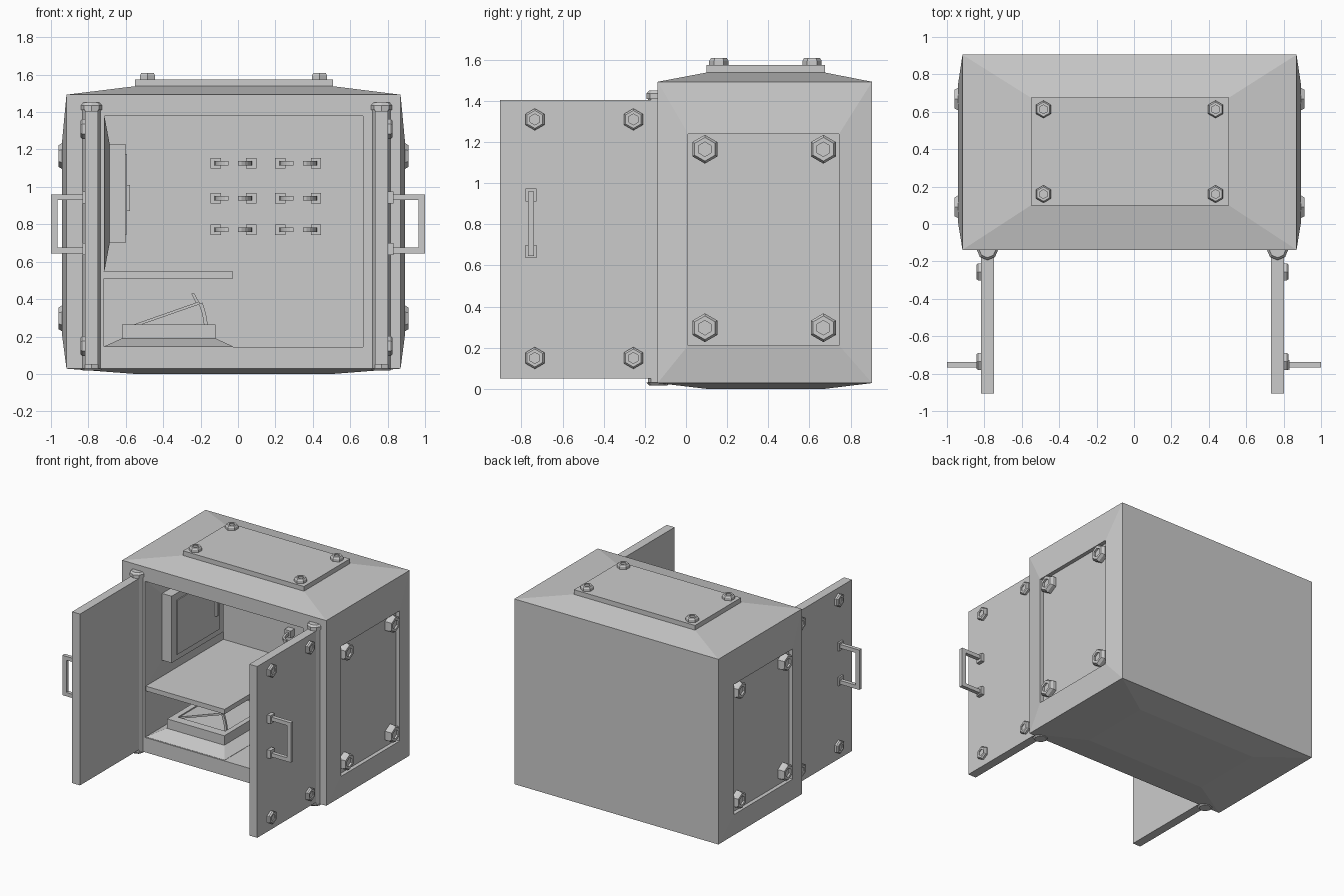
import bpy, bmesh, math
from mathutils import Vector

if "Cube" in bpy.data.objects:
    bpy.data.objects.remove(bpy.data.objects["Cube"])


def finish(bm, name):
    bmesh.ops.recalc_face_normals(bm, faces=bm.faces[:])
    me = bpy.data.meshes.new(name)
    bm.to_mesh(me)
    bm.free()
    ob = bpy.data.objects.new(name, me)
    bpy.context.collection.objects.link(ob)
    return ob


def cube(lo, hi):
    bm = bmesh.new()
    bmesh.ops.create_cube(bm, size=1)
    for v in bm.verts:
        v.co = [lo[i] if v.co[i] < 0 else hi[i] for i in range(3)]
    bm.normal_update()
    return bm


def box(name, lo, hi):
    return finish(cube(lo, hi), name)


def face_to(bm, d):
    return max(bm.faces, key=lambda f: f.normal.dot(Vector(d)))


def push(bm, face, lo, hi):
    """Extrude a rectangular face so it ends on the rectangle lo..hi."""
    c = face.calc_center_median()
    f = bmesh.ops.extrude_discrete_faces(bm, faces=[face])['faces'][0]
    for v in f.verts:
        v.co = [lo[i] if v.co[i] < c[i] else hi[i] for i in range(3)]
    return f


def loft(name, c, d, up, sides, rings):
    """Stack of (radius, height) polygons along direction d."""
    c, d, up = Vector(c), Vector(d), Vector(up)
    w = d.cross(up)
    bm = bmesh.new()
    rows = []
    for r, h in rings:
        rows.append([bm.verts.new(c + d * h + (up * math.cos(a) + w * math.sin(a)) * r)
                     for a in (2 * math.pi * k / sides for k in range(sides))])
    for a, b in zip(rows, rows[1:]):
        for k in range(sides):
            j = (k + 1) % sides
            bm.faces.new((a[k], a[j], b[j], b[k]))
    bm.faces.new(rows[0])
    bm.faces.new(rows[-1])
    return finish(bm, name)


def bolt(name, c, d, up, r, h):
    loft(name, c, d, up, 6, [(r, 0), (r, .6 * h), (.82 * r, h), (.5 * r, h), (.5 * r, .7 * h)])


def prism(name, pts, axis, lo, hi):
    """Extrude a 2D profile along the y (1) or z (2) axis."""
    def place(p, t):
        return (p[0], t, p[1]) if axis == 1 else (p[0], p[1], t)
    bm = bmesh.new()
    a = [bm.verts.new(place(p, lo)) for p in pts]
    b = [bm.verts.new(place(p, hi)) for p in pts]
    bm.faces.new(a)
    bm.faces.new(b)
    for k in range(len(pts)):
        j = (k + 1) % len(pts)
        bm.faces.new((a[k], a[j], b[j], b[k]))
    return finish(bm, name)


def arc_band(cx, cy, rx, ry, a0, a1, t, n=6):
    ang = [math.radians(a0 + (a1 - a0) * k / n) for k in range(n + 1)]
    out = [(cx + rx * math.cos(a), cy + ry * math.sin(a)) for a in ang]
    inn = [(cx + (rx - t) * math.cos(a), cy + (ry - t) * math.sin(a)) for a in ang]
    return out + inn[::-1]


# cabinet shell with bulged faces, recessed side panels and hollow front
X0, X1, Y0, Y1, Z0, Z1 = -.917, .869, -.138, .905, .028, 1.493
bm = cube((X0, Y0, Z0), (X1, Y1, Z1))
top, bot, right, left, front = [face_to(bm, d) for d in
    ((0, 0, 1), (0, 0, -1), (1, 0, 0), (-1, 0, 0), (0, -1, 0))]
f = push(bm, top, (-.551, .10, 1.538), (.507, .675, 1.538))
push(bm, f, (-.551, .10, 1.575), (.507, .675, 1.575))
push(bm, bot, (-.551, .10, 0), (.507, .675, 0))
for face, x, xr in ((right, .893, .862), (left, -.941, -.91)):
    f = push(bm, face, (x, .01, .21), (x, .745, 1.24))
    push(bm, f, (xr, .01, .21), (xr, .745, 1.24))
f = push(bm, front, (-.716, Y0, .145), (.667, Y0, 1.38))
push(bm, f, (-.716, .84, .145), (.667, .84, 1.38))
finish(bm, 'cabinet_body')

# bolts on the top plate and side panels
for x in (-.484, .436):
    for y in (.16, .613):
        bolt('top_bolt', (x, y, 1.575), (0, 0, 1), (0, 1, 0), .047, .033)
for s, x in ((1, .862), (-1, -.91)):
    for y in (.092, .668):
        for z in (.297, 1.165):
            bolt('side_bolt', (x, y, z), (s, 0, 0), (0, 0, 1), .07, .05)

# doors, hinges and handles
for s, x0, x1 in ((1, .733, .802), (-1, -.749, -.818)):
    box('door', (min(x0, x1), -.905, .05), (max(x0, x1), -.15, 1.405))
    loft('hinge', ((x0 + x1) / 2, -.135, 0), (0, 0, 1), (0, 1, 0), 8,
         [(.045, .017), (.058, .03), (.05, .03), (.05, 1.41), (.058, 1.41), (.058, 1.435), (.045, 1.45)])
    for y in (-.735, -.256):
        for z in (.15, 1.31):
            bolt('door_bolt', (x1, y, z), (s, 0, 0), (0, 0, 1), .053, .025)

    def hbox(name, a, b, ylo, yhi, z0, z1):
        box(name, (min(s * a, s * b), ylo, z0), (max(s * a, s * b), yhi, z1))
    for z0, z1, a0, a1 in ((.91, .975, .93, .96), (.635, .70, .645, .675)):
        hbox('handle_foot', .79, .832, -.78, -.727, z0, z1)
        hbox('handle_arm', .82, .97, -.768, -.738, a0, a1)
    hbox('handle_grip', .965, 1.0, -.768, -.738, .645, .96)

# inner shelf
box('shelf', (-.716, -.13, .51), (-.027, .84, .548))

# floor unit: sloped base, raised block with a recess
bm = cube((-.716, -.13, .14), (-.027, .84, .147))
f = push(bm, face_to(bm, (0, 0, 1)), (-.62, 0, .19), (-.12, .71, .19))
f = push(bm, f, (-.62, 0, .265), (-.12, .71, .265))
f = push(bm, f, (-.575, .07, .265), (-.16, .64, .265))
push(bm, f, (-.575, .07, .235), (-.16, .64, .235))
finish(bm, 'floor_unit')

# tilted lid with grip and curved struts
prism('lid', [(-.57, .26), (-.565, .247), (-.203, .373), (-.208, .387)], 1, .09, .62)
prism('lid_grip', [(-.225, .38), (-.25, .43), (-.235, .433), (-.208, .383)], 1, .30, .41)
for y in (.09, .605):
    prism('lid_strut', arc_band(-.575, .22, .415, .43, 3, 22, .02), 1, y, y + .015)

# wall unit: sloped mount, block, raised door and grip
bm = cube((-.72, -.13, .55), (-.714, .84, 1.378))
f = push(bm, face_to(bm, (1, 0, 0)), (-.686, .03, .70), (-.686, .68, 1.228))
push(bm, f, (-.602, .03, .70), (-.602, .68, 1.228))
finish(bm, 'wall_unit')
box('wall_unit_door', (-.61, .09, .745), (-.594, .62, 1.175))
box('wall_unit_grip', (-.596, .56, .87), (-.578, .59, 1.01))

# rack of paired clips on the back wall
for z in (1.127, .94, .77):
    for x, s in ((-.12, 1), (.07, -1), (.227, 1), (.417, -1)):
        box('clip_base', (x - .028, .79, z - .028), (x + .028, .84, z + .028))
        pts = arc_band(.07, .79, .075, .12, 180, 270, .017)
        prism('clip_arm', [(x + s * p[0], p[1]) for p in pts], 2, z - .012, z + .012)
